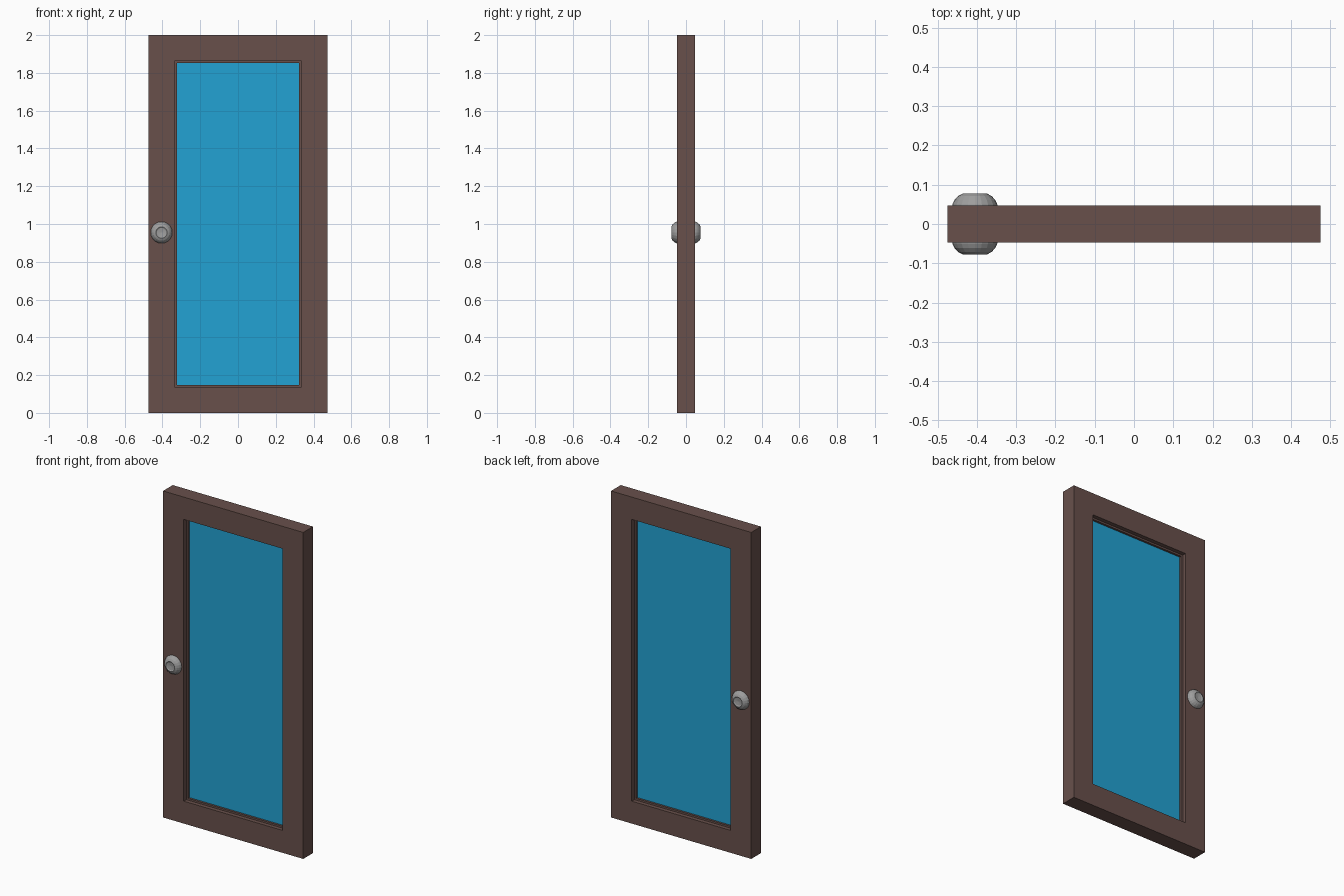
import bpy, bmesh, math
from mathutils import Matrix

if "Cube" in bpy.data.objects:
    bpy.data.objects.remove(bpy.data.objects["Cube"])


def material(name, srgb):
    lin = [(c / 255 / 12.92) if c < 10 else ((c / 255 + 0.055) / 1.055) ** 2.4 for c in srgb]
    m = bpy.data.materials.new(name)
    m.diffuse_color = (*lin, 1)
    m.use_nodes = True
    m.node_tree.nodes["Principled BSDF"].inputs["Base Color"].default_value = m.diffuse_color
    return m


BROWN = material("dark brown wood", (104, 80, 75))
BLUE = material("blue glass", (34, 162, 211))
GREY = material("grey metal", (158, 158, 158))


def add_object(name, bm, mat):
    bmesh.ops.recalc_face_normals(bm, faces=bm.faces[:])
    me = bpy.data.meshes.new(name)
    bm.to_mesh(me)
    bm.free()
    me.materials.append(mat)
    ob = bpy.data.objects.new(name, me)
    bpy.context.collection.objects.link(ob)
    return ob


def ring_frame(name, outer, inner, half_depth, mat):
    """Rectangular frame; outer and inner are (half width, bottom, top)."""
    bm = bmesh.new()
    loops = []
    for (w, b, t), y in ((outer, -half_depth), (inner, -half_depth),
                         (inner, half_depth), (outer, half_depth)):
        loops.append([bm.verts.new((x, y, z)) for x, z in ((-w, b), (w, b), (w, t), (-w, t))])
    for i in range(4):
        a, c = loops[i], loops[(i + 1) % 4]
        for k in range(4):
            n = (k + 1) % 4
            bm.faces.new((a[k], a[n], c[n], c[k]))
    return add_object(name, bm, mat)


# Door frame and the thin stop that holds the glass
ring_frame("door_frame", (0.475, 0, 2), (0.335, 0.137, 1.863), 0.047, BROWN)
ring_frame("glass_stop", (0.335, 0.137, 1.863), (0.324, 0.148, 1.852), 0.022, BROWN)

# Glass pane
bm = bmesh.new()
bmesh.ops.create_cube(bm, size=1, matrix=Matrix.Translation((0, 0, 1)) @ Matrix.Diagonal((0.648, 0.018, 1.704, 1)))
add_object("glass_pane", bm, BLUE)

# Door knobs: rounded rim with a shallow dimple, one on each side
PROFILE = [(0.057, 0.040), (0.057, 0.050), (0.052, 0.061), (0.043, 0.071),
           (0.030, 0.078), (0.024, 0.074), (0.0, 0.071)]
SIDES = 20
for side, name in ((-1, "front_knob"), (1, "back_knob")):
    bm = bmesh.new()
    rings = []
    for r, y in PROFILE[:-1]:
        rings.append([bm.verts.new((-0.405 + r * math.cos(a), side * y, 0.955 + r * math.sin(a)))
                      for a in (2 * math.pi * i / SIDES for i in range(SIDES))])
    tip = bm.verts.new((-0.405, side * PROFILE[-1][1], 0.955))
    for i in range(SIDES):
        j = (i + 1) % SIDES
        for a, b in zip(rings, rings[1:]):
            bm.faces.new((a[i], a[j], b[j], b[i]))
        bm.faces.new((rings[-1][i], rings[-1][j], tip))
    bm.faces.new(rings[0])
    add_object(name, bm, GREY)
